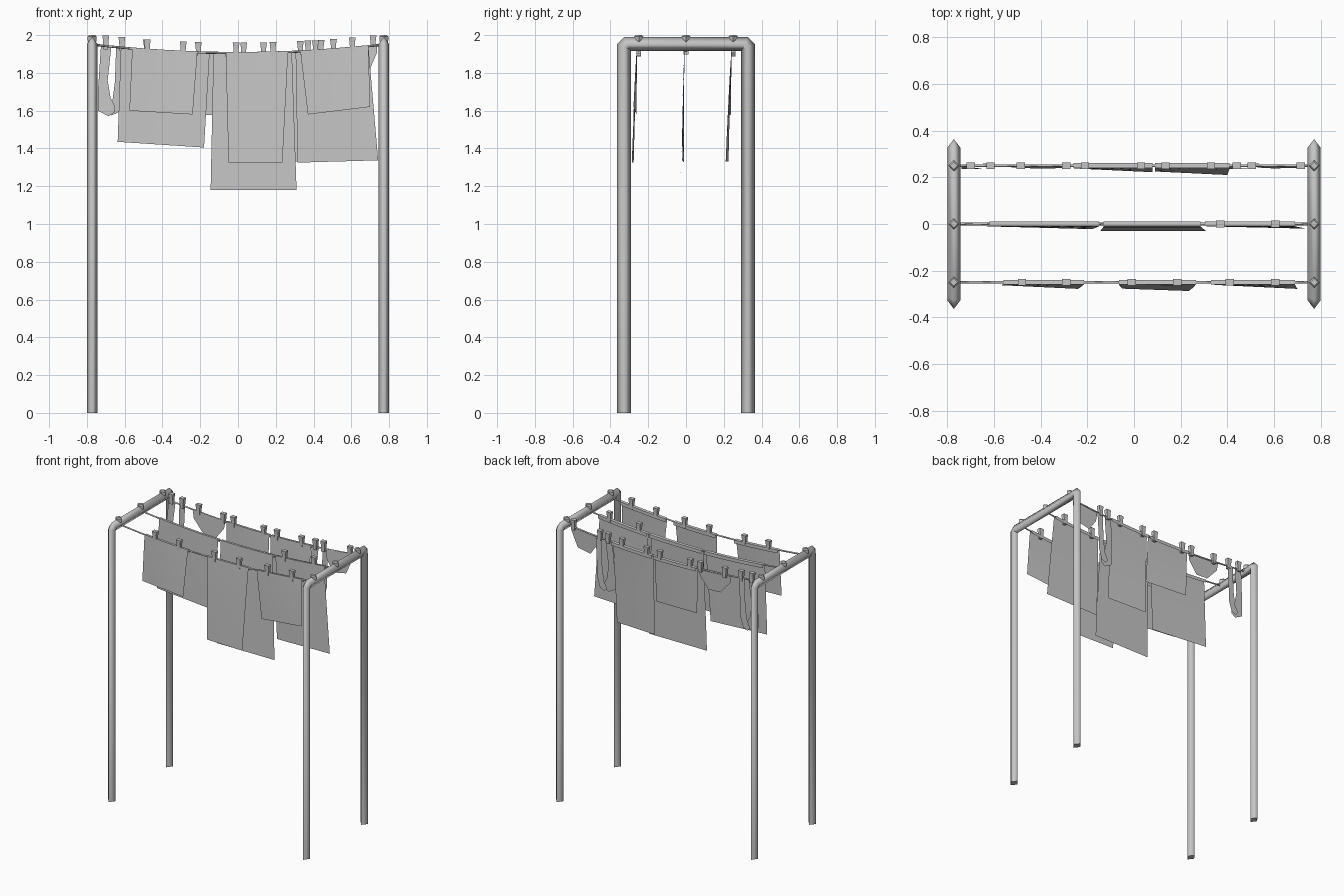
import bpy, bmesh, math
from mathutils import Vector

if "Cube" in bpy.data.objects:
    bpy.data.objects.remove(bpy.data.objects["Cube"])

grey = bpy.data.materials.new("soft grey")
grey.diffuse_color = (0.56, 0.56, 0.56, 1)
grey.use_nodes = True
grey.node_tree.nodes["Principled BSDF"].inputs["Base Color"].default_value = grey.diffuse_color
ROWS = (-0.25, 0.0, 0.25)


def finish(name, bm, smooth=False, recalc=True):
    if recalc:
        bmesh.ops.recalc_face_normals(bm, faces=bm.faces)
    for f in bm.faces:
        f.smooth = smooth
    me = bpy.data.meshes.new(name)
    bm.to_mesh(me)
    bm.free()
    me.materials.append(grey)
    ob = bpy.data.objects.new(name, me)
    bpy.context.collection.objects.link(ob)
    return ob


def rope_z(x):
    return 1.905 + 0.045 * (x / 0.77) ** 2


def sweep(name, rings, smooth=True):
    """Join rings of points into a capped tube."""
    bm = bmesh.new()
    vs = [[bm.verts.new(p) for p in r] for r in rings]
    n = len(vs[0])
    for a, b in zip(vs, vs[1:]):
        for i in range(n):
            bm.faces.new((a[i], a[(i + 1) % n], b[(i + 1) % n], b[i]))
    for cap in (vs[0], vs[-1]):
        f = bm.faces.new(cap)
        for e in f.edges:
            e.smooth = False
    return finish(name, bm, smooth)


# End frames: four-sided pipe bent into an upside-down U
def end_frame(name, x):
    path = [(-0.327, 0), (-0.327, 1.937), (-0.311, 1.953)]
    path += [(-y, z) for y, z in reversed(path)]
    rings = []
    for i, p in enumerate(path):
        p = Vector(p)
        d0 = (p - Vector(path[i - 1])).normalized() if i else Vector((0, 1))
        d1 = (Vector(path[i + 1]) - p).normalized() if i < 5 else d0
        t = (d0 + d1).normalized()
        s = 0.037 / max(0.5, t.dot(d1))
        ny, nz = -t.y * s, t.x * s
        rings.append([(x + 0.028, p.x, p.y), (x, p.x + ny, p.y + nz),
                      (x - 0.028, p.x, p.y), (x, p.x - ny, p.y - nz)])
    sweep(name, rings)


# Knobs on the crossbars that hold the ropes
def knob(name, x, y):
    prof = [(0.014, 1.945), (0.024, 1.972), (0.024, 1.992), (0.016, 2.0)]
    sweep(name, [[(x + r, y, z), (x, y + r, z), (x - r, y, z), (x, y - r, z)]
                 for r, z in prof], False)


for side, x in (("left", -0.772), ("right", 0.772)):
    end_frame(side + "_frame", x)
    for k, y in enumerate(ROWS):
        knob(f"{side}_knob_{k}", x, y)

# Sagging ropes
for k, y in enumerate(ROWS):
    rings = []
    for i in range(17):
        x = -0.77 + 1.54 * i / 16
        rings.append([(x, y + 0.006 * math.cos(a), rope_z(x) + 0.006 * math.sin(a))
                      for a in (0, math.pi / 2, math.pi, 3 * math.pi / 2)])
    sweep(f"rope_{k}", rings)


# Towels: a hem folded over the rope, then a sheet leaning to the front
def towel(name, y, top, bottom, zs, lean):
    bm = bmesh.new()
    nu, nv = 6, 6
    grid = []
    for i in range(nu + 1):
        u = i / nu
        xt = top[0] + (top[1] - top[0]) * u
        xb = bottom[0] + (bottom[1] - bottom[0]) * u
        zb = zs[0] + (zs[1] - zs[0]) * u
        d = lean[0] + (lean[1] - lean[0]) * u
        z0 = rope_z(xt)
        col = [(xt, y + 0.011, z0 - 0.02), (xt, y + 0.011, z0 + 0.004),
               (xt, y - 0.009, z0 + 0.006)]
        for j in range(1, nv + 1):
            v = j / nv
            col.append((xt + (xb - xt) * v, y - 0.009 - (d - 0.009) * v ** 0.8,
                        z0 + (zb - z0) * v))
        grid.append([bm.verts.new(p) for p in col])
    for a, b in zip(grid, grid[1:]):
        for j in range(len(a) - 1):
            bm.faces.new((a[j], a[j + 1], b[j + 1], b[j]))
    ob = finish(name, bm, True)
    bpy.context.view_layer.objects.active = ob
    ob.select_set(True)
    bpy.ops.object.shade_smooth_by_angle(angle=math.radians(35))
    ob.select_set(False)


towel("front_cloth_left", -0.25, (-0.56, -0.215), (-0.575, -0.24), (1.60, 1.58), (0.012, 0.028))
towel("front_cloth_middle", -0.25, (-0.065, 0.265), (-0.05, 0.235), (1.325, 1.325), (0.027, 0.037))
towel("front_cloth_right", -0.25, (0.33, 0.69), (0.37, 0.70), (1.58, 1.62), (0.012, 0.028))
towel("middle_cloth_left", 0, (-0.62, -0.15), (-0.637, -0.18), (1.435, 1.405), (0.01, 0.022))
towel("middle_cloth_centre", 0, (-0.13, 0.285), (-0.145, 0.31), (1.18, 1.18), (0.03, 0.03))
towel("middle_cloth_right", 0, (0.305, 0.69), (0.315, 0.742), (1.325, 1.337), (0.01, 0.02))
towel("back_cloth_left", 0.25, (-0.26, 0.08), (-0.255, 0.08), (1.58, 1.57), (0.012, 0.028))
towel("back_cloth_right", 0.25, (0.09, 0.41), (0.09, 0.40), (1.33, 1.33), (0.025, 0.04))


# Small laundry: flat outlines hanging from the back rope
def garment(name, pts, y, lean):
    bm = bmesh.new()
    f = bm.faces.new([bm.verts.new((x, y - lean * (1.95 - z) / 0.4, z)) for x, z in pts])
    bmesh.ops.triangulate(bm, faces=[f])
    finish(name, bm)


SOCK_A = [(-.725, 1.95), (-.67, 1.945), (-.69, 1.76), (-.675, 1.67), (-.65, 1.62),
          (-.655, 1.59), (-.685, 1.57), (-.742, 1.60), (-.742, 1.70), (-.735, 1.80)]
SOCK_B = [(-.645, 1.94), (-.60, 1.935), (-.61, 1.76), (-.61, 1.67), (-.635, 1.59),
          (-.67, 1.575), (-.69, 1.60), (-.665, 1.65), (-.652, 1.75)]
garment("left_sock_a", SOCK_A, 0.25, 0.015)
garment("left_sock_b", SOCK_B, 0.258, -0.002)
garment("right_sock_a", [(x + 1.135, z - 0.025) for x, z in SOCK_A], 0.25, 0.015)
garment("right_sock_b", [(x + 1.135, z - 0.018) for x, z in SOCK_B], 0.258, -0.002)
garment("left_briefs", [(-.53, 1.93), (-.27, 1.915), (-.28, 1.86), (-.345, 1.775),
                        (-.44, 1.78), (-.52, 1.87)], 0.245, 0.015)
garment("right_briefs", [(.525, 1.925), (.735, 1.95), (.737, 1.91), (.69, 1.80),
                         (.59, 1.78), (.535, 1.86)], 0.245, 0.015)

# Clothes pegs, slightly wider at the top
PEGS = {
    -0.25: (-.48, -.29, -.01, .185, .41, .605),
    0.0: (.37, .605),
    0.25: (-.70, -.615, -.485, -.29, -.21, .03, .135, .33, .44, .505, .715),
}
for k, (y, xs) in enumerate(PEGS.items()):
    for i, x in enumerate(xs):
        z = rope_z(x)
        sweep(f"peg_{k}_{i}", [[(x - w, y - d, z + h), (x + w, y - d, z + h),
                                (x + w, y + d, z + h), (x - w, y + d, z + h)]
                               for w, d, h in ((0.012, 0.012, -0.018), (0.014, 0.012, 0.025),
                                               (0.018, 0.014, 0.055))], False)
